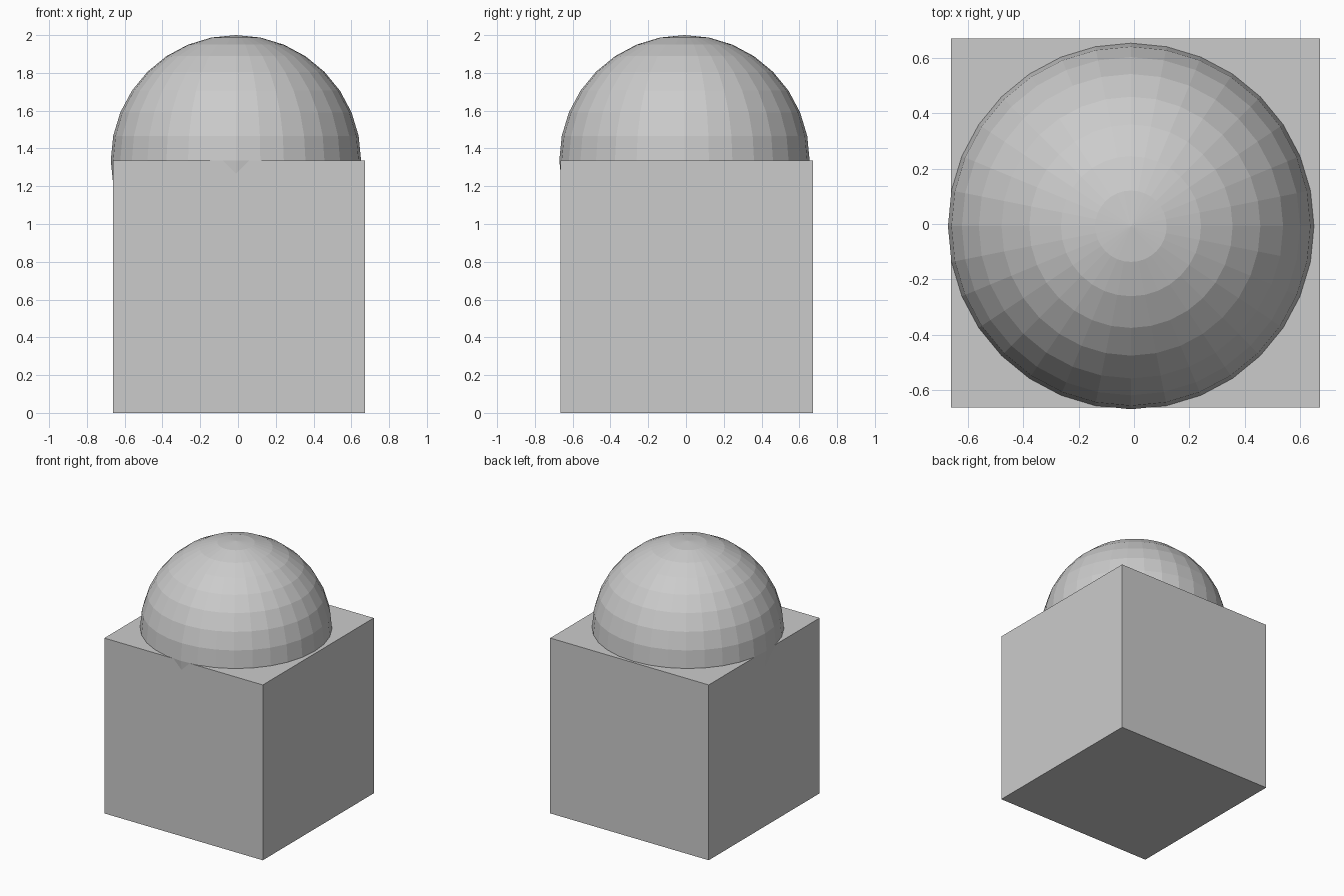
import bpy

if "Cube" in bpy.data.objects:
    bpy.data.objects.remove(bpy.data.objects["Cube"])

CUBE_SIZE = 1.335
BALL_RADIUS = 0.6625

# Square block standing on the ground
bpy.ops.mesh.primitive_cube_add(size=CUBE_SIZE, location=(0.006, 0.004, CUBE_SIZE / 2))
bpy.context.object.name = "block"

# Faceted ball half sunk into the block, slightly off centre
bpy.ops.mesh.primitive_uv_sphere_add(
    segments=32, ring_count=16, radius=BALL_RADIUS,
    location=(-0.011, -0.008, 2 - BALL_RADIUS))
bpy.context.object.name = "ball"
